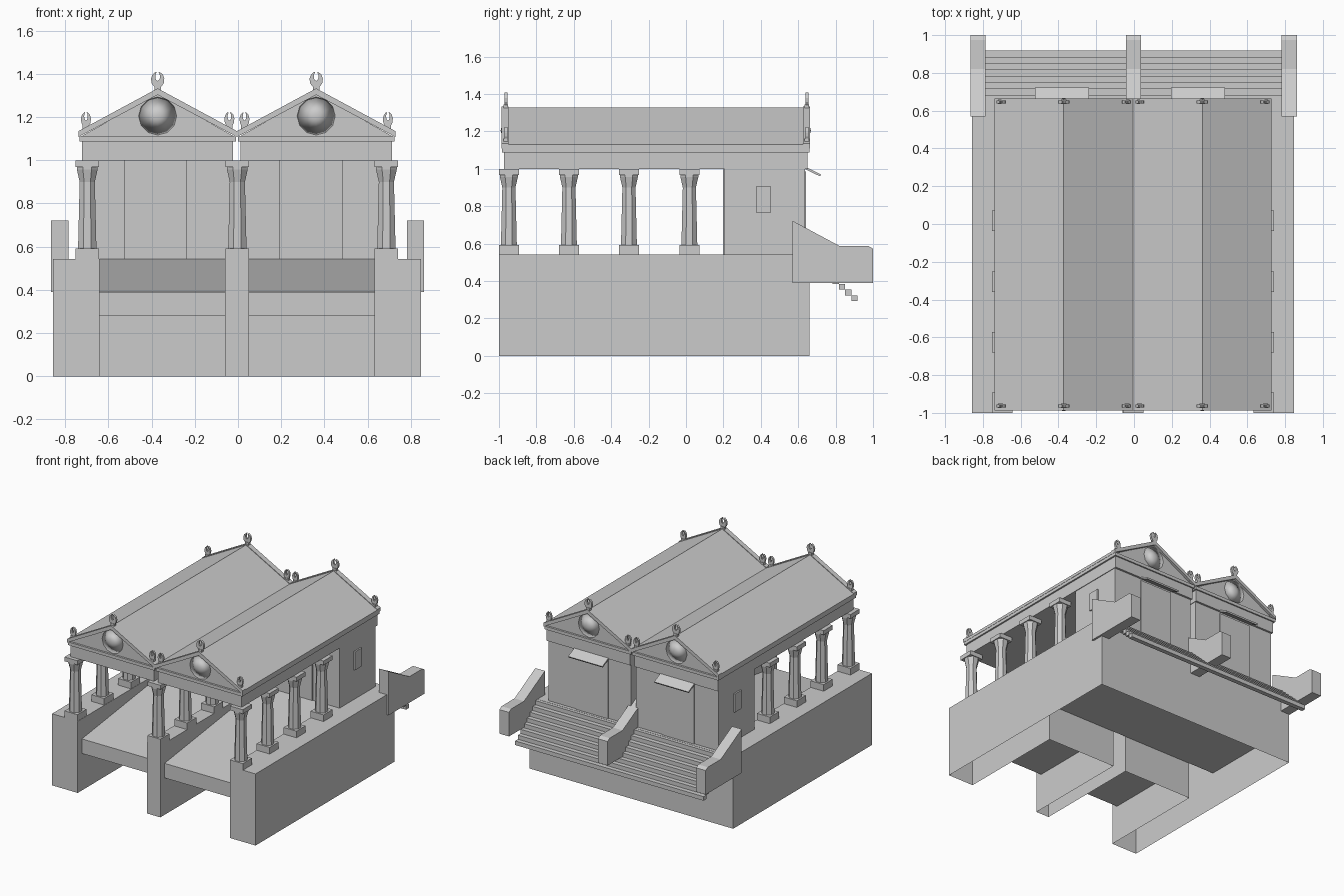
import bpy, bmesh, math
from mathutils import Matrix

if "Cube" in bpy.data.objects:
    bpy.data.objects.remove(bpy.data.objects["Cube"])


def finish(name, bm, smooth=False, recalc=True):
    bmesh.ops.remove_doubles(bm, verts=bm.verts, dist=1e-5)
    if recalc:
        bmesh.ops.recalc_face_normals(bm, faces=bm.faces)
    for f in bm.faces:
        f.smooth = smooth
    me = bpy.data.meshes.new(name)
    bm.to_mesh(me)
    bm.free()
    ob = bpy.data.objects.new(name, me)
    bpy.context.collection.objects.link(ob)
    return ob


def prism(name, pts, axis, a, b):
    """Extrude a profile: axis 'x' takes (y, z) points, axis 'y' takes (x, z)."""
    bm = bmesh.new()
    at = (lambda p, t: (t, p[0], p[1])) if axis == 'x' else (lambda p, t: (p[0], t, p[1]))
    lo = [bm.verts.new(at(p, a)) for p in pts]
    hi = [bm.verts.new(at(p, b)) for p in pts]
    bm.faces.new(lo)
    bm.faces.new(hi[::-1])
    for i in range(len(pts)):
        j = (i + 1) % len(pts)
        bm.faces.new((lo[i], hi[i], hi[j], lo[j]))
    return finish(name, bm)


def box(name, x0, x1, y0, y1, z0, z1):
    return prism(name, [(x0, z0), (x1, z0), (x1, z1), (x0, z1)], 'y', y0, y1)


# Podium: open-bottomed shell with two docks and sloping ramps
TOP, OUT, INN, MID, YR = 0.542, 0.852, 0.637, 0.055, 0.2
RF, RB = -0.95, -0.165
bm = bmesh.new()


def quad(*pts):
    bm.faces.new([bm.verts.new(p) for p in pts])


def wall(x0, y0, x1, y1, z0, z1):
    quad((x0, y0, z0), (x1, y1, z0), (x1, y1, z1), (x0, y0, z1))


def flat(x0, x1, y0, y1, z):
    quad((x0, y0, z), (x1, y0, z), (x1, y1, z), (x0, y1, z))


wall(INN, -1, OUT, -1, 0, TOP)
wall(0, -1, MID, -1, 0, TOP)
wall(OUT, -1, OUT, 0.66, 0, TOP)
wall(OUT, 0.66, 0, 0.66, 0, TOP)
wall(INN, RB, INN, -1, 0, TOP)
wall(MID, -1, MID, RB, 0, TOP)
wall(INN, YR, INN, RB, 0.28, TOP)
wall(MID, RB, MID, YR, 0.28, TOP)
wall(MID, RB, INN, RB, 0, 0.28)
flat(INN, OUT, -1, YR, TOP)
flat(0, MID, -1, YR, TOP)
flat(0, OUT, YR, 0.66, TOP)
quad((0, RB, 0.28), (0, 0.66, 0.28), (OUT, 0.66, 0.28), (OUT, RB, 0.28))
wall(MID, RF, INN, RF, 0.28, 0.39)
quad((MID, RF, 0.28), (MID, RB, 0.28), (INN, RB, 0.28), (INN, RF, 0.28))
quad((MID, RF, 0.39), (INN, RF, 0.39), (INN, YR, TOP), (MID, YR, TOP))
podium = finish("podium", bm, recalc=False)
podium.modifiers.new("mirror", 'MIRROR').use_axis[0] = True
podium.location.x = -0.005


# Columns: plinth, flared eight-sided shaft, abacus
def column(x, y):
    h = 0.054
    box("column_plinth", x - h, x + h, y - h, y + h, TOP, 0.592)
    box("column_abacus", x - h, x + h, y - h, y + h, 0.968, 1.0)
    bm = bmesh.new()
    rings = []
    for r, z in ((0.046, 0.592), (0.038, 0.9), (0.052, 0.957), (0.052, 0.968)):
        rings.append([bm.verts.new((x + r * math.cos((k + .5) * math.pi / 4),
                                    y + r * math.sin((k + .5) * math.pi / 4), z))
                      for k in range(8)])
    for a, b in zip(rings, rings[1:]):
        for k in range(8):
            bm.faces.new((a[k], a[(k + 1) % 8], b[(k + 1) % 8], b[k]))
    bm.faces.new(rings[0][::-1])
    bm.faces.new(rings[-1])
    finish("column_shaft", bm)


for cx in (-0.698, -0.003, 0.687):
    for cy in (-0.947, -0.626, -0.305, 0.018):
        column(cx, cy)


# Roof ornament: open-topped crescent on a small foot
def crescent(x, y, z, sx, sz):
    pts = []
    n = 10
    for i in range(n + 1):
        t = math.radians(108 + 324 * i / n)
        pts.append((0.031 * math.cos(t), 0.043 + 0.038 * math.sin(t)))
    for i in range(n + 1):
        t = math.radians(428 - 316 * i / n)
        pts.append((0.011 * math.cos(t), 0.058 + 0.02 * math.sin(t)))
    pts = [(x + sx * u, z + sz * v) for u, v in pts]
    prism("roof_ornament", pts, 'y', y - 0.008, y + 0.008)
    box("ornament_foot", x - 0.015, x + 0.015, y - 0.012, y + 0.012, z - 0.015, z + 0.015)


# Twin halls
def chevron(cx, up, w=0.367):
    return [(cx - w, 1.108), (cx, 1.303), (cx + w, 1.108),
            (cx + w, 1.13 + up), (cx, 1.328 + up), (cx - w, 1.13 + up)]


for s in (-1, 1):
    c = s * 0.367 - 0.005
    box("hall_wall", c - 0.345, c + 0.345, 0.205, 0.635, TOP, 1.0)
    box("entablature", c - 0.35, c + 0.35, -0.973, 0.65, 1.0, 1.088)
    box("cornice", c - 0.362, c + 0.362, -0.983, 0.66, 1.088, 1.112)
    prism("pediment", [(c - 0.355, 1.11), (c + 0.355, 1.11), (c, 1.31)], 'y', -0.968, 0.645)
    prism("roof", chevron(c, 0), 'y', -0.95, 0.625)
    for y0, y1 in ((-0.987, -0.95), (0.625, 0.664)):
        prism("raking_cornice", chevron(c, 0.005), 'y', y0, y1)

    # Gable shields and ornaments at both ends
    for yp, yo, turn in ((-0.967, -0.963, 1), (0.644, 0.646, -1)):
        bm = bmesh.new()
        bmesh.ops.create_cone(bm, cap_ends=True, segments=12, radius1=0.092,
                              radius2=0.0, depth=0.024)
        bm.transform(Matrix.Translation((c, yp - turn * 0.012, 1.205))
                     @ Matrix.Rotation(turn * math.pi / 2, 4, 'X'))
        finish("gable_shield", bm, smooth=True)
        crescent(c, yo, 1.33, 1.0, 1.0)
        for e in (-1, 1):
            crescent(c + e * 0.332, yo, 1.148, 0.75, 0.95)

    # Doors, rear awning and side window
    d = s * 0.36 - 0.022
    box("front_door", d - 0.145, d + 0.145, 0.198, 0.206, TOP, 1.0)
    box("rear_door", d - 0.135, d + 0.135, 0.634, 0.642, TOP, 0.985)
    prism("door_awning", [(0.634, 1.0), (0.634, 1.014), (0.722, 0.97), (0.716, 0.96)],
          'x', d - 0.143, d + 0.143)
    xa, xb = sorted((c + s * 0.34, c + s * 0.356))
    box("side_window", xa, xb, 0.374, 0.455, 0.767, 0.906)

# Rear stair: eight treads and three cheek walls
for k in range(8):
    y, z = 0.901 - 0.0335 * k, 0.308 + 0.031 * k
    box("stair_tread", -0.79, 0.788, y - 0.017, y + 0.017, z - 0.0155, z + 0.0155)
cheek = [(0.57, 0.39), (0.57, 0.722), (0.82, 0.588), (0.975, 0.588), (1.0, 0.572), (1.0, 0.39)]
for x0, x1 in ((-0.865, -0.785), (-0.043, 0.037), (0.782, 0.862)):
    prism("stair_cheek", cheek, 'x', x0, x1)
